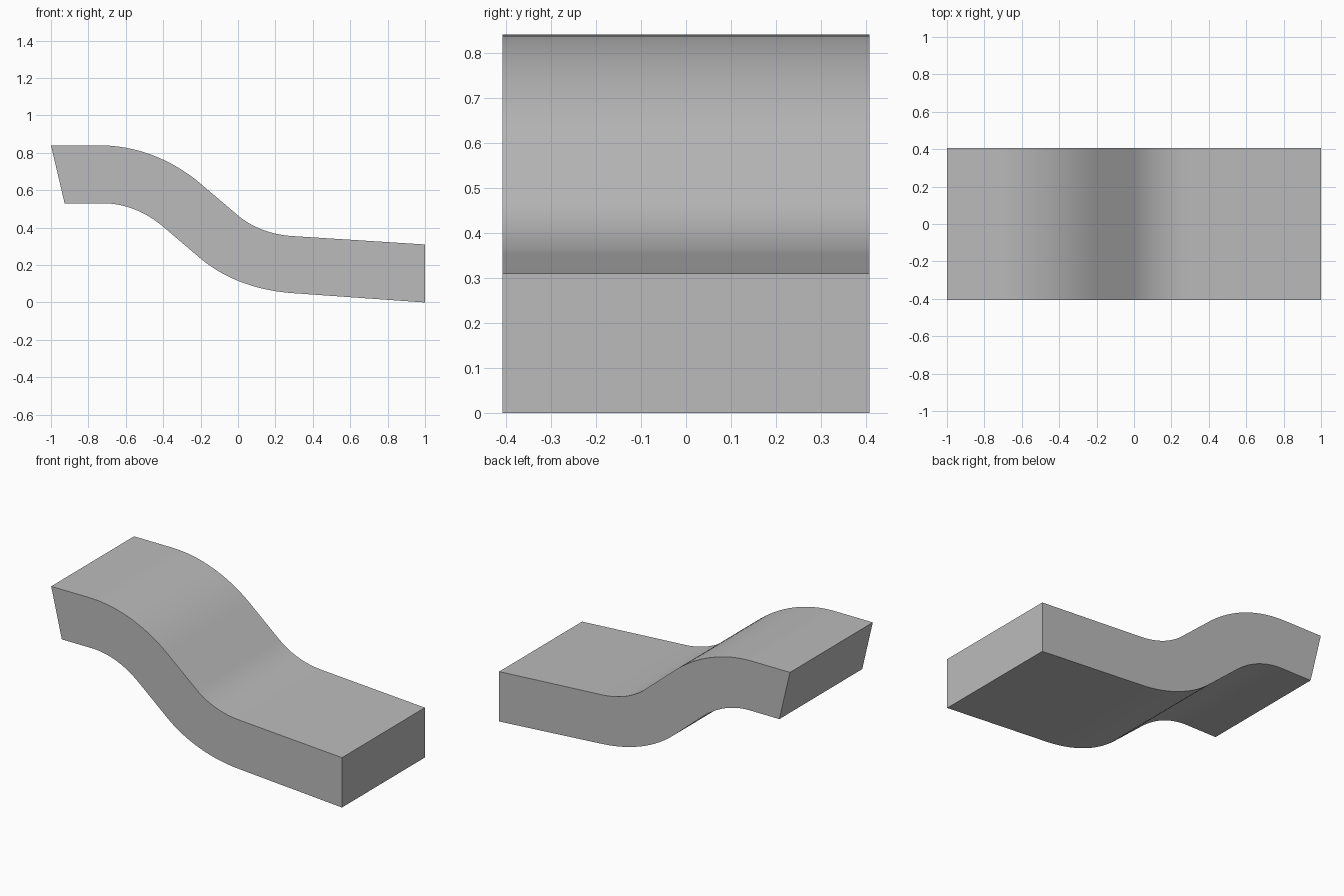
import bpy, bmesh
from mathutils import Vector
from mathutils.geometry import interpolate_bezier

if "Cube" in bpy.data.objects:
    bpy.data.objects.remove(bpy.data.objects["Cube"])

HALF_WIDTH = 0.407
SEGMENTS = 16


def bend(start, corner, end):
    """Near-circular bend from start to end, tangent to lines through corner."""
    a, c, b = (Vector((p[0], 0, p[1])) for p in (start, corner, end))
    return interpolate_bezier(a, a.lerp(c, 0.645), b.lerp(c, 0.645), b, SEGMENTS + 1)


# Upper and lower edge of the side profile, left to right
upper = [Vector((-1, 0, 0.84))]
upper += bend((-0.74, 0.84), (-0.441, 0.84), (-0.2, 0.635))
upper += bend((0, 0.465), (0.117, 0.366), (0.29, 0.355))
upper += [Vector((1, 0, 0.31))]

lower = [Vector((-0.927, 0, 0.53))]
lower += bend((-0.72, 0.53), (-0.547, 0.53), (-0.4, 0.405))
lower += bend((-0.2, 0.235), (-0.007, 0.071), (0.29, 0.05))
lower += [Vector((1, 0, 0))]

# Extrude the profile across the width
bm = bmesh.new()
outline = lower + upper[::-1]
side = bm.faces.new([bm.verts.new((p.x, -HALF_WIDTH, p.z)) for p in outline])
extruded = bmesh.ops.extrude_face_region(bm, geom=[side], use_keep_orig=True)
moved = [v for v in extruded["geom"] if isinstance(v, bmesh.types.BMVert)]
bmesh.ops.translate(bm, verts=moved, vec=(0, 2 * HALF_WIDTH, 0))
bmesh.ops.recalc_face_normals(bm, faces=bm.faces)

mesh = bpy.data.meshes.new("curved_slab")
bm.to_mesh(mesh)
bm.free()
slab = bpy.data.objects.new("curved_slab", mesh)
bpy.context.collection.objects.link(slab)

# Plain grey finish
grey = bpy.data.materials.new("grey")
grey.diffuse_color = (0.5, 0.5, 0.5, 1)
grey.use_nodes = True
grey.node_tree.nodes["Principled BSDF"].inputs["Base Color"].default_value = grey.diffuse_color
mesh.materials.append(grey)

# Smooth bends, sharp outline
bpy.context.view_layer.objects.active = slab
slab.select_set(True)
bpy.ops.object.shade_smooth_by_angle(angle=0.5)
